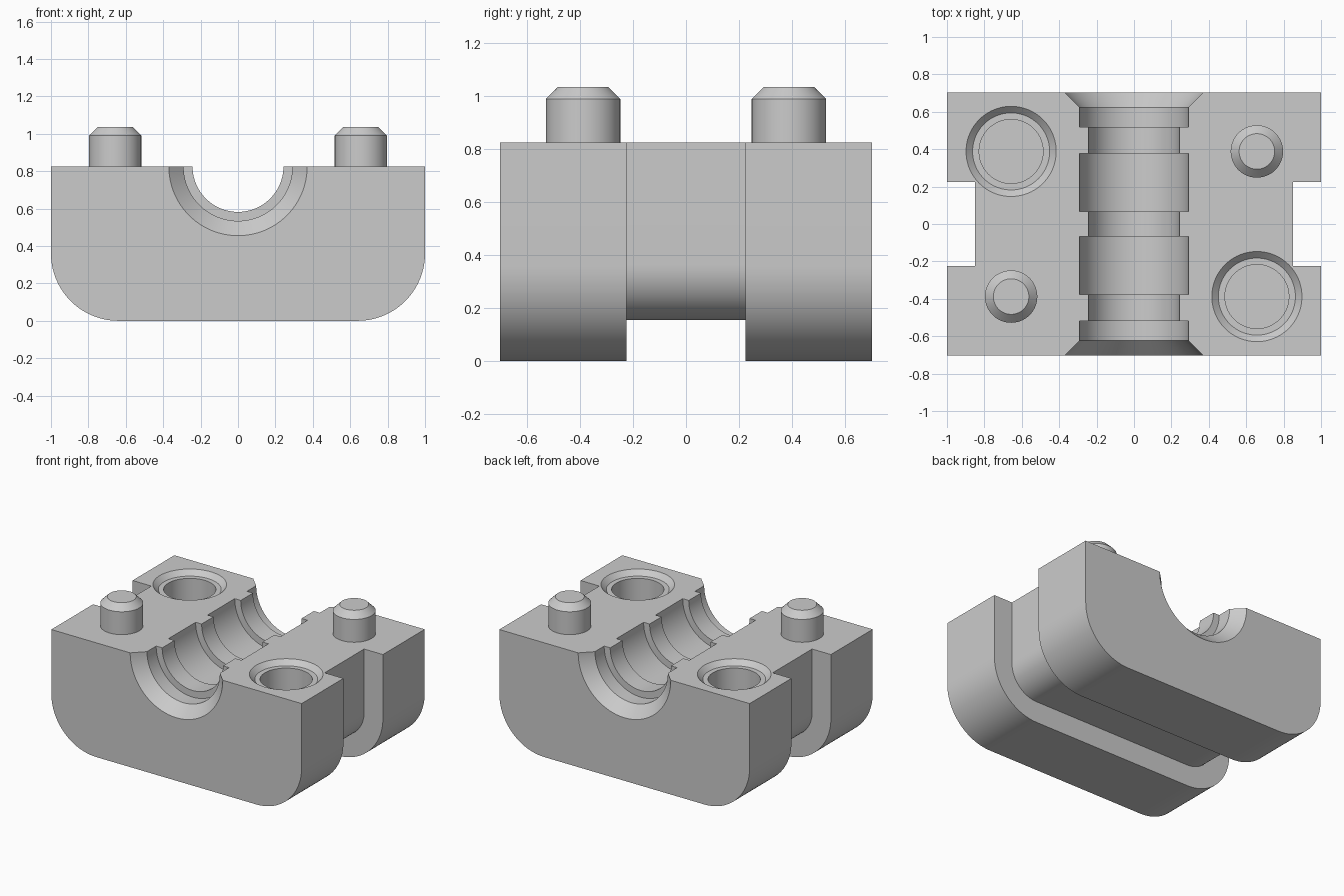
import bpy
import bmesh
from math import cos, sin, pi, radians
from mathutils import Matrix

if "Cube" in bpy.data.objects:
    bpy.data.objects.remove(bpy.data.objects["Cube"], do_unlink=True)

TOP = 0.825       # parting face height
DEPTH = 0.702     # half depth of the block
SLOT = 0.225      # half width of the clamp slot
PIN_X, PIN_Y = 0.657, 0.388

grey = bpy.data.materials.new("grey metal")
grey.use_nodes = True
GREY = (0.6, 0.6, 0.6, 1)
grey.diffuse_color = GREY
grey.node_tree.nodes["Principled BSDF"].inputs["Base Color"].default_value = GREY


def finish(bm, name):
    bmesh.ops.recalc_face_normals(bm, faces=bm.faces)
    mesh = bpy.data.meshes.new(name)
    bm.to_mesh(mesh)
    bm.free()
    mesh.materials.append(grey)
    obj = bpy.data.objects.new(name, mesh)
    bpy.context.collection.objects.link(obj)
    return obj


def activate(obj):
    bpy.ops.object.select_all(action='DESELECT')
    obj.select_set(True)
    bpy.context.view_layer.objects.active = obj


def lathe(name, profile, matrix, segments=96):
    """Closed solid of revolution from (radius, height) pairs."""
    bm = bmesh.new()
    rings = []
    for r, h in profile:
        rings.append([bm.verts.new((r * cos(2 * pi * i / segments),
                                    r * sin(2 * pi * i / segments), h))
                      for i in range(segments)])
    for a, b in zip(rings, rings[1:]):
        for i in range(segments):
            j = (i + 1) % segments
            bm.faces.new((a[i], a[j], b[j], b[i]))
    bm.faces.new(rings[0])
    bm.faces.new(rings[-1])
    bm.transform(matrix)
    return finish(bm, name)


def cut(target, cutter):
    cutter.hide_render = True
    mod = target.modifiers.new("cut", 'BOOLEAN')
    mod.operation = 'DIFFERENCE'
    mod.solver = 'EXACT'
    mod.object = cutter
    activate(target)
    bpy.ops.object.modifier_apply(modifier=mod.name)
    bpy.data.objects.remove(cutter, do_unlink=True)


def outline(half_width, bottom, radius, steps=20):
    """Open U-shaped section with rounded lower corners."""
    right = [(half_width, TOP)]
    for i in range(steps + 1):
        a = pi / 2 * i / steps
        right.append((half_width - radius + radius * cos(a),
                      bottom + radius - radius * sin(a)))
    return right + [(-x, z) for x, z in reversed(right)]


# Block: two flanges with a narrower core between them
outer = outline(1.0, 0.0, 0.36)
inner = outline(0.85, 0.155, 0.21)
sections = [(-DEPTH, outer), (-SLOT, outer), (-SLOT, inner),
            (SLOT, inner), (SLOT, outer), (DEPTH, outer)]
bm = bmesh.new()
rings = [[bm.verts.new((x, y, z)) for x, z in pts] for y, pts in sections]
for a, b in zip(rings, rings[1:]):
    for i in range(len(a) - 1):
        bm.faces.new((a[i], a[i + 1], b[i + 1], b[i]))
bm.faces.new(rings[0])
bm.faces.new(rings[-1])
bm.faces.new([r[0] for r in rings] + [r[-1] for r in reversed(rings)])
block = finish(bm, "mould_block")

# Stepped bore with flared mouths, along the depth
half = [(0.243, 0.068), (0.291, 0.068), (0.291, 0.378), (0.243, 0.378),
        (0.243, 0.518), (0.291, 0.518), (0.291, 0.623), (0.38, 0.712)]
bore = [(r, -h) for r, h in reversed(half)] + half
cut(block, lathe("bore_cutter", bore,
                 Matrix.Translation((0, 0, TOP)) @ Matrix.Rotation(pi / 2, 4, 'X')))

# Chamfered sockets and guide pins on opposite diagonals
socket = [(0.171, -0.25), (0.171, -0.035), (0.206, -0.035), (0.251, 0.01)]
pin = [(0.14, -0.01), (0.14, 0.165), (0.095, 0.21)]
for side, label in ((1, "left"), (-1, "right")):
    cut(block, lathe("socket_cutter", socket,
                     Matrix.Translation((side * PIN_X, -side * PIN_Y, TOP))))
    peg = lathe("guide_pin_" + label, pin,
                Matrix.Translation((side * PIN_X, side * PIN_Y, TOP)))
    activate(peg)
    bpy.ops.object.shade_smooth_by_angle(angle=radians(30))

activate(block)
bpy.ops.object.shade_smooth_by_angle(angle=radians(30))
